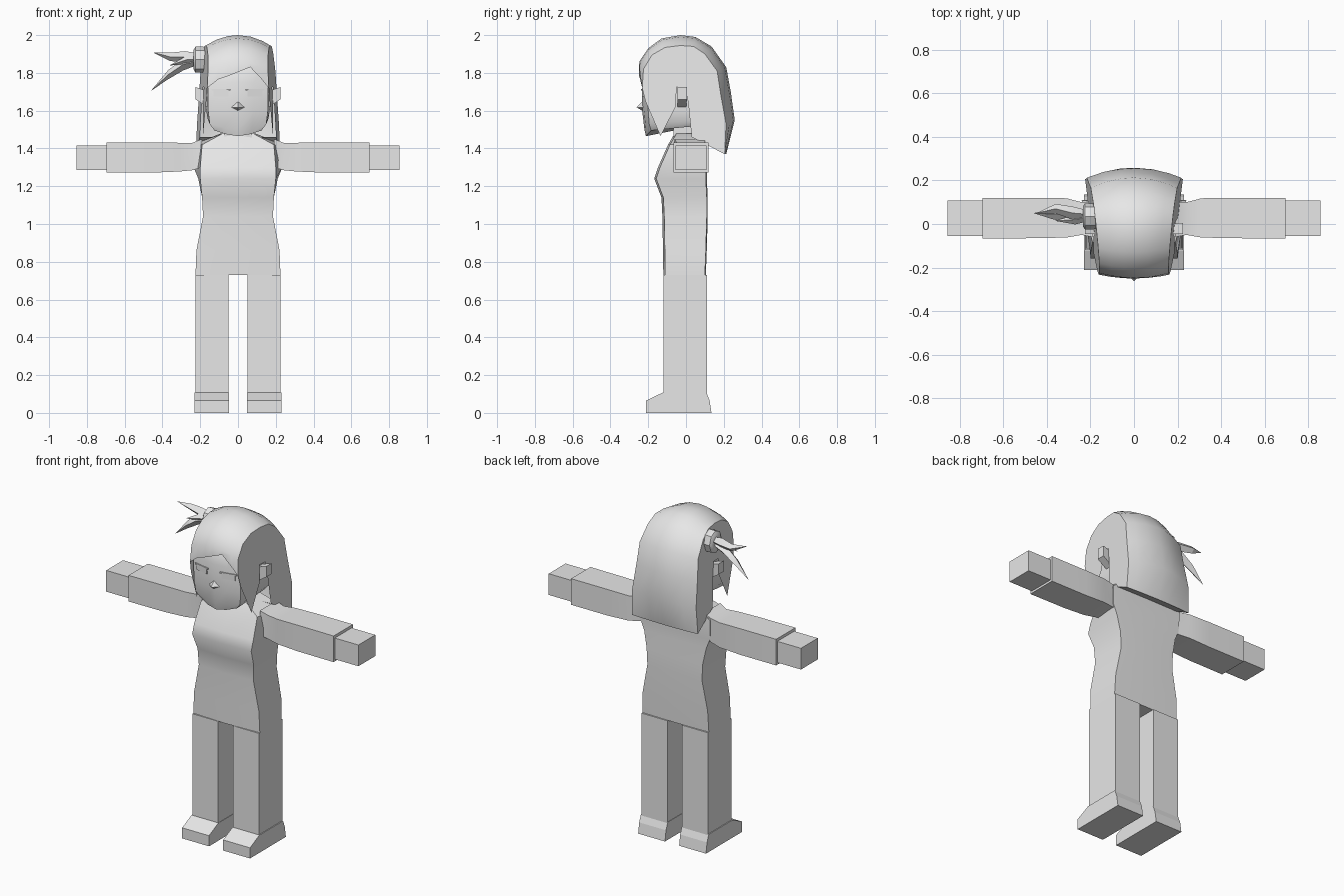
import bpy, bmesh, math
from mathutils import Vector

grey = bpy.data.materials.new("plain grey")
grey.diffuse_color = (0.8, 0.8, 0.8, 1)


def make(name, verts, faces, smooth=None):
    bm = bmesh.new()
    vs = [bm.verts.new(v) for v in verts]
    for f in faces:
        bm.faces.new([vs[i] for i in f])
    bmesh.ops.remove_doubles(bm, verts=bm.verts, dist=0.0005)
    bmesh.ops.recalc_face_normals(bm, faces=bm.faces)
    me = bpy.data.meshes.new(name)
    bm.to_mesh(me)
    bm.free()
    me.materials.append(grey)
    ob = bpy.data.objects.new(name, me)
    bpy.context.collection.objects.link(ob)
    if smooth:
        bpy.ops.object.select_all(action='DESELECT')
        ob.select_set(True)
        bpy.context.view_layer.objects.active = ob
        bpy.ops.object.shade_smooth_by_angle(angle=math.radians(smooth))
    return ob


def loft(name, rings, smooth=None):
    n = len(rings[0])
    verts = [p for r in rings for p in r]
    faces = [(k * n + i, k * n + (i + 1) % n, (k + 1) * n + (i + 1) % n, (k + 1) * n + i)
             for k in range(len(rings) - 1) for i in range(n)]
    faces += [tuple(range(n)), tuple(range((len(rings) - 1) * n, len(rings) * n))]
    return make(name, verts, faces, smooth)


def rect_z(x0, x1, y0, y1, z):
    return [(x0, y0, z), (x1, y0, z), (x1, y1, z), (x0, y1, z)]


def rect_x(x, y0, y1, z0, z1):
    return [(x, y0, z0), (x, y1, z0), (x, y1, z1), (x, y0, z1)]


# torso: z, front half width, back half width, front y, back y
torso = [(0.73, 0.225, 0.225, -0.12, 0.105), (0.86, 0.22, 0.22, -0.122, 0.11),
         (1.04, 0.185, 0.185, -0.125, 0.115), (1.14, 0.19, 0.19, -0.13, 0.115),
         (1.24, 0.20, 0.21, -0.168, 0.11), (1.30, 0.20, 0.235, -0.148, 0.11),
         (1.42, 0.19, 0.24, -0.095, 0.115), (1.48, 0.08, 0.09, -0.06, 0.09)]
loft("torso", [[(-f, a + 0.01, z), (0, a, z), (f, a + 0.01, z), (b, d - 0.005, z),
                (0, d, z), (-b, d - 0.005, z)] for z, f, b, a, d in torso], 40)
loft("neck", [rect_z(-0.075, 0.075, -0.065, 0.085, z) for z in (1.42, 1.6)])

# limbs on both sides
for s, side in ((1, "left"), (-1, "right")):
    loft(side + "_leg", [rect_z(s * 0.05, s * 0.225, -0.12, 0.11, z) for z in (0.07, 0.73)])
    loft(side + "_shoe", [rect_z(s * 0.048, s * 0.23, a, b, z) for z, a, b in
                          ((0, -0.212, 0.135), (0.065, -0.212, 0.125), (0.108, -0.122, 0.108))])
    loft(side + "_arm", [rect_x(s * x, a, b, c, d) for x, a, b, c, d in
                         ((0.19, -0.06, 0.10, 1.30, 1.45), (0.24, -0.05, 0.10, 1.285, 1.43),
                          (0.31, -0.062, 0.118, 1.278, 1.43), (0.45, -0.065, 0.12, 1.272, 1.432),
                          (0.695, -0.067, 0.12, 1.272, 1.432))], 30)
    loft(side + "_hand", [rect_x(s * x, -0.055, 0.108, 1.285, 1.415) for x in (0.69, 0.855)])
    # ear
    loft(side + "_ear", [rect_x(s * x, a, b, c, d) for x, a, b, c, d in
                         ((0.15, -0.045, 0.0, 1.61, 1.70), (0.225, -0.045, 0.005, 1.66, 1.725))])
    # eye and lid line
    for part, x0, x1, z0, z1, y in (("eye", 0.05, 0.13, 1.675, 1.708, -0.233),
                                    ("lid", 0.04, 0.14, 1.706, 1.714, -0.236)):
        loft(side + "_" + part, [[(s * x, y + 0.22 * (x - 0.05) + d, z) for x, z in
                                  ((x0, z0), (x1, z0), (x1, z1), (x0, z1))]
                                 for d in (0, 0.008)])

# head: z at middle, z rise at side, half width, front y, side front y, back y
head = [(1.465, 0.03, 0.125, -0.212, -0.185, 0.06), (1.50, 0.03, 0.15, -0.22, -0.195, 0.10),
        (1.60, 0, 0.158, -0.232, -0.2, 0.13), (1.75, 0, 0.16, -0.232, -0.205, 0.14),
        (1.85, 0, 0.15, -0.205, -0.18, 0.12), (1.91, 0, 0.12, -0.14, -0.11, 0.06)]
loft("head", [[(-w, c, z + r), (-w / 2, (f + c) / 2 - 0.006, z + r * 0.35), (0, f, z),
               (w / 2, (f + c) / 2 - 0.006, z + r * 0.35), (w, c, z + r),
               (w + 0.01, b, z + r * 1.8), (-w - 0.01, b, z + r * 1.8)]
              for z, r, w, f, c, b in head], 35)
# nose
make("nose", [(-0.037, -0.225, 1.618), (0.037, -0.225, 1.618), (0, -0.215, 1.59),
              (0, -0.225, 1.655), (0, -0.262, 1.618)],
     [(0, 4, 3), (4, 1, 3), (0, 2, 4), (2, 1, 4), (0, 3, 1, 2)])

# hair: centre profile and side profile as (y, z), front to back
outer = [(-0.25, 1.79), (-0.247, 1.86), (-0.2, 1.93), (-0.13, 1.982), (-0.03, 2.0), (0.05, 1.99),
         (0.135, 1.94), (0.213, 1.83), (0.237, 1.70), (0.258, 1.55), (0.213, 1.37)]
inner = [(-0.232, 1.72), (-0.225, 1.82), (-0.18, 1.895), (-0.11, 1.935), (-0.03, 1.945), (0.04, 1.94),
         (0.10, 1.90), (0.165, 1.81), (0.185, 1.68), (0.212, 1.53), (0.205, 1.37)]
lower = [(0.03, 1.46), (0.015, 1.61), (0.0, 1.725), (-0.05, 1.725), (-0.055, 1.62),
         (-0.135, 1.465), (-0.215, 1.65)]
stations = [-1, -0.65, -0.3, 0, 0.4, 0.75, 1]
fringe = [1.72, 1.765, 1.785, 1.805, 1.83, 1.77, 1.72]


def side_x(y, z):
    return 0.187 + 0.1 * y - 0.05 * (z - 1.7)


verts, faces = [], []
n = len(outer)
for s, fz in zip(stations, fringe):
    for i, (o, p) in enumerate(zip(outer, inner)):
        w = 1 - s * s
        y, z = p[0] + (o[0] - p[0]) * w, p[1] + (o[1] - p[1]) * w
        verts.append((s * side_x(*p), y, fz if i == 0 else z))
m = len(stations)
faces += [(k * n + i, k * n + i + 1, (k + 1) * n + i + 1, (k + 1) * n + i)
          for k in range(m - 1) for i in range(n - 1)]
ends = []
for s, k in ((-1, 0), (1, m - 1)):
    base = len(verts)
    verts += [(s * side_x(*p), p[0], p[1]) for p in lower]
    faces.append(tuple(range(k * n, k * n + n)) + tuple(range(base, base + len(lower))))
    ends.append(base)
# underside of the back hair
faces.append(tuple(k * n + n - 1 for k in range(m)) + (ends[1], ends[0]))
make("hair", verts, faces, 35)

# hair tie
loft("hair_tie", [[(x, 0.035 + r * math.cos(a), 1.87 + r * 1.15 * math.sin(a))
                   for a in [math.tau * i / 8 for i in range(8)]]
                  for x, r in ((-0.16, 0.05), (-0.185, 0.06), (-0.225, 0.06), (-0.235, 0.045))], 35)


# tapered side tail locks
def lock(name, path, radii):
    rings = []
    for c, r in zip(path, radii):
        c = Vector(c)
        rings.append([c + Vector((0, r * math.cos(a), r * math.sin(a)))
                      for a in [math.tau * i / 4 for i in range(4)]])
    loft(name, rings, 30)


lock("tail_upper", [(-0.22, 0.045, 1.885), (-0.28, 0.05, 1.885), (-0.36, 0.07, 1.885),
                    (-0.445, 0.05, 1.907)], (0.02, 0.03, 0.022, 0.001))
lock("tail_lower", [(-0.22, 0.035, 1.86), (-0.29, 0.04, 1.845), (-0.37, 0.045, 1.79),
                    (-0.458, 0.05, 1.708)], (0.02, 0.032, 0.024, 0.001))
lock("tail_short", [(-0.22, 0.03, 1.87), (-0.27, 0.02, 1.87), (-0.36, 0.015, 1.84)],
     (0.02, 0.022, 0.001))
